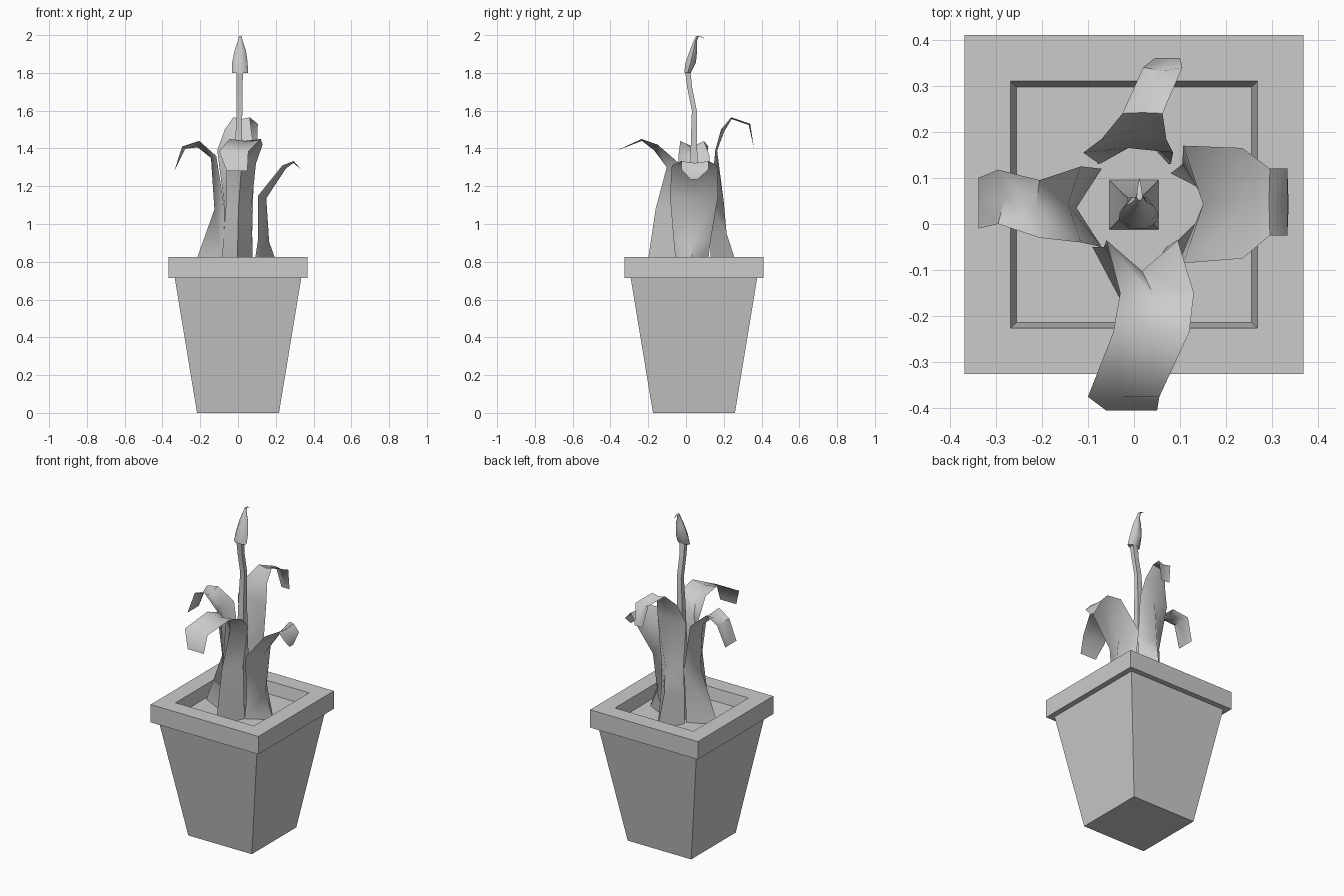
import bpy
from math import cos, sin, pi, sqrt
from mathutils import Vector


def make(name, verts, faces, smooth=False):
    me = bpy.data.meshes.new(name)
    me.from_pydata(verts, [], faces)
    me.update()
    ob = bpy.data.objects.new(name, me)
    bpy.context.collection.objects.link(ob)
    if smooth:
        bpy.context.view_layer.objects.active = ob
        ob.select_set(True)
        bpy.ops.object.shade_smooth_by_angle(angle=pi / 3)
        ob.select_set(False)
    return ob


def loft(name, rings, n=4, smooth=False, cap_top=True):
    """rings: (x, y, z, half width x, half width y)"""
    k = sqrt(2) if n == 4 else 1
    verts = []
    for x, y, z, a, b in rings:
        for i in range(n):
            t = 2 * pi * (i + 0.5 * (n == 4)) / n
            verts.append((x + a * k * cos(t), y + b * k * sin(t), z))
    faces = [(r * n + i, r * n + (i + 1) % n, (r + 1) * n + (i + 1) % n, (r + 1) * n + i)
             for r in range(len(rings) - 1) for i in range(n)]
    faces.append(tuple(reversed(range(n))))
    if cap_top:
        faces.append(tuple(range(len(verts) - n, len(verts))))
    return make(name, verts, faces, smooth)


def leaf(name, out, side, rows):
    """rows: (edge distance outwards, z, side min, side max, depth of the mid-rib gutter)"""
    out, side, up = Vector(out), Vector(side), Vector((0, 0, 1))
    verts = []
    for i, (r, z, t0, t1, d) in enumerate(rows):
        p, q = rows[max(i - 1, 0)], rows[min(i + 1, len(rows) - 1)]
        tan = Vector((q[0] - p[0], q[1] - p[1])).normalized()
        base = out * r + up * z
        mid = base + side * (t0 + t1) / 2 + out * tan.y * d - up * tan.x * d
        verts += [base + side * t0, mid, base + side * t1]
    faces = [(3 * i + j, 3 * i + j + 1, 3 * i + j + 4, 3 * i + j + 3)
             for i in range(len(rows) - 1) for j in (0, 1)]
    return make(name, verts, faces, True)


CY = 0.042

# Square tapered pot with rim; the last ring is the soil level
pot = [(0.217, 0), (0.335, 0.715), (0.368, 0.715), (0.368, 0.825), (0.268, 0.825), (0.255, 0.75)]
loft("pot", [(0, CY, z, w, w) for w, z in pot], cap_top=False)
loft("soil", [(0, CY, 0.74, 0.255, 0.255), (0, CY, 0.752, 0.256, 0.256)])

# Flower stem, flared at the soil
loft("stem", [(0, CY, 0.75, 0.054, 0.054), (0, CY, 0.9, 0.03, 0.03), (0, CY, 1.2, 0.022, 0.022),
              (0.003, CY, 1.45, 0.017, 0.016), (0.008, 0.044, 1.6, 0.015, 0.013),
              (0.008, 0.02, 1.72, 0.015, 0.013), (0.01, 0.008, 1.82, 0.018, 0.014)], smooth=True)

# Bud with hooked tip
loft("bud", [(0.01, 0.008, 1.80, 0.043, 0.02), (0.01, 0.025, 1.855, 0.041, 0.032),
             (0.012, 0.04, 1.92, 0.03, 0.022), (0.012, 0.048, 1.965, 0.014, 0.011),
             (0.012, 0.06, 1.995, 0.007, 0.009), (0.012, 0.075, 1.993, 0.005, 0.005),
             (0.012, 0.097, 1.982, 0.001, 0.002)], n=6, smooth=True)

# Four arching leaves
leaf("front_leaf", (0, -1, 0), (1, 0, 0), [
    (0.05, 0.75, -0.09, 0.08, 0.16), (0.05, 1.08, -0.065, 0.07, 0.11),
    (0.035, 1.32, -0.06, 0.095, 0.07), (0.15, 1.42, -0.03, 0.13, 0.035),
    (0.235, 1.45, -0.045, 0.12, 0.01), (0.375, 1.385, -0.1, 0.055, 0.0),
    (0.405, 1.28, -0.06, 0.05, 0.0)])
leaf("left_leaf", (-1, 0, 0), (0, 1, 0), [
    (0.08, 0.75, -0.04, 0.11, 0.16), (0.07, 1.08, -0.05, 0.12, 0.055),
    (0.115, 1.36, -0.04, 0.125, 0.03), (0.205, 1.44, -0.03, 0.095, 0.035),
    (0.295, 1.41, 0.0, 0.118, 0.02), (0.338, 1.28, -0.01, 0.1, 0.0)])
leaf("right_leaf", (1, 0, 0), (0, 1, 0), [
    (0.08, 0.75, -0.05, 0.11, 0.15), (0.105, 0.91, -0.065, 0.13, 0.06),
    (0.107, 1.15, -0.085, 0.17, 0.045), (0.235, 1.31, -0.075, 0.165, 0.025),
    (0.295, 1.333, -0.025, 0.12, 0.01), (0.333, 1.29, -0.025, 0.12, 0.0),
    (0.335, 1.235, 0.025, 0.06, 0.0)])
leaf("back_leaf", (0, 1, 0), (1, 0, 0), [
    (0.13, 0.75, -0.08, 0.08, 0.15), (0.13, 0.95, -0.08, 0.075, 0.085),
    (0.13, 1.12, -0.075, 0.08, 0.07), (0.155, 1.39, -0.11, 0.085, 0.01),
    (0.185, 1.5, -0.07, 0.07, 0.02), (0.24, 1.565, -0.025, 0.062, 0.01),
    (0.34, 1.53, 0.02, 0.105, 0.01), (0.36, 1.4, 0.045, 0.1, 0.0)])
